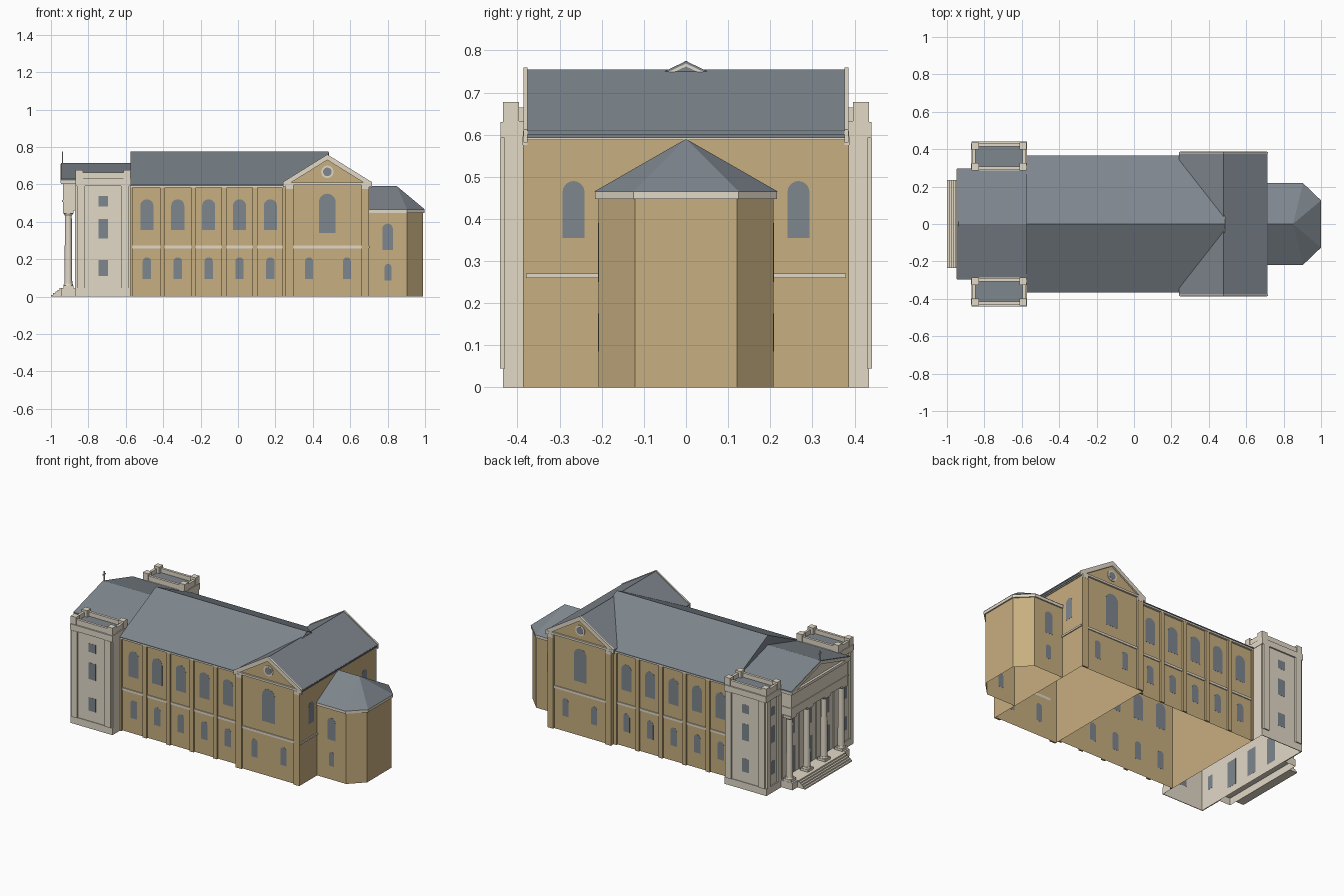
import bpy, bmesh
from math import pi, sin, cos

if "Cube" in bpy.data.objects:
    bpy.data.objects.remove(bpy.data.objects["Cube"])


def material(name, rgb):
    m = bpy.data.materials.new(name)
    m.use_nodes = True
    m.diffuse_color = (*rgb, 1)
    m.node_tree.nodes["Principled BSDF"].inputs["Base Color"].default_value = (*rgb, 1)
    return m


TAN = material("tan_wall", (0.575, 0.425, 0.215))
CREAM = material("cream_stone", (0.76, 0.695, 0.575))
SLATE = material("slate_grey", (0.207, 0.238, 0.268))


def finish(name, bm, mat):
    bmesh.ops.recalc_face_normals(bm, faces=bm.faces)
    me = bpy.data.meshes.new(name)
    bm.to_mesh(me)
    bm.free()
    me.materials.append(mat)
    ob = bpy.data.objects.new(name, me)
    bpy.context.collection.objects.link(ob)
    return ob


def prism(name, pts, axis, a, b, mat, open_base=False):
    """Extrude a 2D profile along an axis from a to b; an open base leaves out the first cap."""
    place = {"x": lambda p, t: (t, *p),
             "y": lambda p, t: (p[0], t, p[1]),
             "z": lambda p, t: (*p, t)}[axis]
    bm = bmesh.new()
    rings = [[bm.verts.new(place(p, t)) for p in pts] for t in (a, b)]
    for r in rings[1:] if open_base else rings:
        bm.faces.new(r)
    n = len(pts)
    for i in range(n):
        j = (i + 1) % n
        bm.faces.new((rings[0][i], rings[0][j], rings[1][j], rings[1][i]))
    return finish(name, bm, mat)


def box(name, x, y, z, mat, open_base=False):
    pts = [(x[0], y[0]), (x[1], y[0]), (x[1], y[1]), (x[0], y[1])]
    return prism(name, pts, "z", *z, mat, open_base)


def chevron(c, half, eave, peak, t):
    """Inverted V profile of vertical thickness t."""
    top = [(c - half, eave), (c, peak), (c + half, eave)]
    return top + [(u, v - t) for u, v in reversed(top)]


def circle(c, z, r, n=20):
    return [(c + r * cos(2 * pi * i / n), z + r * sin(2 * pi * i / n)) for i in range(n)]


def window(name, c, width, z0, z1, axis, wall, side, arched=True):
    """Thin glazing plate on a wall, with a round head if arched."""
    r = width / 2
    if arched:
        pts = [(c - r, z0), (c + r, z0)]
        pts += [(c + r * cos(i * pi / 10), z1 - r + r * sin(i * pi / 10)) for i in range(11)]
    else:
        pts = [(c - r, z0), (c + r, z0), (c + r, z1), (c - r, z1)]
    prism(name, pts, axis, side * (wall - 0.0005), side * (wall + 0.0007), SLATE)


def span(s, a, b):
    return sorted((s * a, s * b))


# Nave
NW = 0.348
box("nave_walls", (-0.574, 0.255), (-NW, NW), (0, 0.594), TAN, True)
prism("nave_roof", [(-0.365, 0.597), (0, 0.775), (0.365, 0.597), (0.365, 0.592), (-0.365, 0.592)],
      "x", -0.575, 0.485, SLATE)
prism("nave_ridge_end", chevron(0, 0.04, 0.75, 0.769, 0.007), "x", 0.48, 0.487, CREAM)
for s in (-1, 1):
    box("nave_cornice", (-0.575, 0.255), span(s, NW, 0.361), (0.582, 0.592), CREAM)
    box("nave_string_course", (-0.575, 0.255), span(s, NW, NW + 0.006), (0.258, 0.273), CREAM)
    for i in range(5):
        x = -0.487 + 0.165 * i
        window("nave_upper_window", x, 0.07, 0.355, 0.52, "y", NW, s)
        window("nave_lower_window", x, 0.045, 0.095, 0.21, "y", NW, s)
        if i < 4:
            box("nave_pilaster", (x + 0.07, x + 0.097), span(s, NW, 0.36), (0, 0.582), TAN)
    box("nave_end_pilaster", (-0.575, -0.565), span(s, NW, 0.36), (0, 0.582), TAN)
    box("nave_inner_pilaster", (0.235, 0.255), span(s, NW, 0.36), (0, 0.582), TAN)

# Transept
TC, TW = 0.4775, 0.376
box("transept_walls", (0.255, 0.7), (-TW, TW), (0, 0.598), TAN, True)
prism("transept_gables", [(0.255, 0.598), (TC, 0.735), (0.7, 0.598)], "y", -TW, TW, TAN)
prism("transept_roof", chevron(TC, 0.2375, 0.607, 0.755, 0.006), "y", -0.383, 0.383, SLATE)
box("transept_east_cornice", (0.695, 0.714), (-0.385, 0.385), (0.602, 0.609), CREAM)
box("transept_east_gutter", (0.695, 0.71), (-0.383, 0.383), (0.592, 0.602), SLATE)
box("transept_east_moulding", (0.695, 0.706), (-0.385, 0.385), (0.587, 0.592), CREAM)
box("transept_east_band", (0.7, 0.706), (-0.38, 0.38), (0.26, 0.271), CREAM)
for s in (-1, 1):
    prism("transept_raking_cornice", chevron(TC, 0.238, 0.612, 0.76, 0.03), "y",
          *span(s, TW, 0.386), CREAM)
    box("transept_cornice", (0.245, 0.71), span(s, TW, 0.387), (0.596, 0.609), CREAM)
    box("transept_string_course", (0.296, 0.661), span(s, TW, 0.382), (0.258, 0.273), CREAM)
    for x0 in (0.255, 0.66):
        box("transept_pilaster", (x0, x0 + 0.041), span(s, TW, 0.387), (0, 0.575), TAN)
        box("transept_pilaster_cap", (x0, x0 + 0.041), span(s, TW, 0.388), (0.575, 0.596), CREAM)
    window("transept_upper_window", TC, 0.09, 0.34, 0.55, "y", TW, s)
    for x in (0.38, 0.582):
        window("transept_lower_window", x, 0.042, 0.095, 0.21, "y", TW, s)
    prism("round_window_ring", circle(TC, 0.667, 0.033), "y", *span(s, TW - 0.002, TW + 0.004), CREAM)
    prism("round_window_glass", circle(TC, 0.667, 0.023), "y", *span(s, TW - 0.002, TW + 0.005), SLATE)
    window("transept_east_window", s * 0.267, 0.052, 0.355, 0.49, "x", 0.7, 1)


# Apse
def apse_outline(d):
    return [(0.701, -0.208 - d), (0.904, -0.208 - d), (0.99 + d, -0.121 - d / 2),
            (0.99 + d, 0.121 + d / 2), (0.904, 0.208 + d), (0.701, 0.208 + d)]


prism("apse_walls", apse_outline(0), "z", 0, 0.455, TAN, True)
prism("apse_cornice", apse_outline(0.008), "z", 0.447, 0.465, CREAM)
bm = bmesh.new()
for p in [(*q, 0.465) for q in apse_outline(0.01)] + [(0.701, 0, 0.59), (0.85, 0, 0.59)]:
    bm.verts.new(p)
bmesh.ops.convex_hull(bm, input=bm.verts)
bmesh.ops.dissolve_limit(bm, angle_limit=0.01, verts=bm.verts, edges=bm.edges)
finish("apse_roof", bm, SLATE)
for s in (-1, 1):
    window("apse_upper_window", 0.8, 0.056, 0.25, 0.39, "y", 0.208, s)
    window("apse_lower_window", 0.802, 0.036, 0.085, 0.175, "y", 0.208, s)

# West block with two towers
X0, X1, Y0, Y1 = -0.868, -0.575, 0.287, 0.435
WX, WY = X0 + 0.006, Y1 - 0.004
box("west_block_walls", (WX, X1), (-WY, WY), (0, 0.61), CREAM, True)
for s in (-1, 1):
    box("tower_top", (WX, X1), span(s, Y0, WY), (0.605, 0.632), CREAM)
    box("tower_plinth_side", (X0, X1), span(s, WY, Y1), (0, 0.045), CREAM)
    box("tower_plinth_west", (X0, WX), span(s, Y0, WY), (0, 0.045), CREAM)
    box("tower_cornice", (X0 - 0.002, X1 + 0.002), span(s, Y0 - 0.002, Y1 + 0.005), (0.592, 0.63), CREAM)
    box("tower_flat_roof", (X0 + 0.015, X1 - 0.015), span(s, Y0 + 0.01, Y1 - 0.01), (0.63, 0.637), SLATE)
    for x in (X0 + 0.004, X1 - 0.02):
        box("tower_parapet_end", (x, x + 0.016), span(s, Y0 + 0.004, Y1 - 0.004), (0.628, 0.664), CREAM)
    for y in (Y0 + 0.004, Y1 - 0.02):
        box("tower_parapet_side", (X0 + 0.004, X1 - 0.004), span(s, y, y + 0.016), (0.628, 0.664), CREAM)
    for x in (X0, X1 - 0.038):
        for y in (Y0, Y1 - 0.038):
            box("tower_corner_post", (x, x + 0.038), span(s, y, y + 0.038), (0.628, 0.678), CREAM)
    for x in (X0 + 0.008, X1 - 0.05):
        box("tower_side_pilaster", (x, x + 0.042), span(s, WY, Y1 + 0.007), (0.045, 0.592), CREAM)
    for y in (Y0 + 0.004, Y1 - 0.036):
        box("tower_west_pilaster", (X0 - 0.004, WX), span(s, y, y + 0.032), (0.045, 0.592), CREAM)
    for z0, z1 in ((0.11, 0.195), (0.31, 0.415), (0.482, 0.537)):
        window("tower_side_window", -0.72, 0.05, z0, z1, "y", WY, s, False)
        window("tower_west_window", s * 0.36, 0.042, z0, z1, "x", -WX, -1, False)

# Portico
box("portico_floor", (-0.945, WX), (-0.286, 0.286), (0, 0.045), CREAM, True)
box("portico_frieze", (-0.936, WX), (-0.282, 0.282), (0.46, 0.605), CREAM)
box("portico_architrave_lip", (-0.94, WX), (-0.286, 0.286), (0.505, 0.515), CREAM)
box("portico_cornice", (-0.947, -0.85), (-0.293, 0.293), (0.603, 0.62), CREAM)
prism("pediment_wall", [(-0.285, 0.615), (0, 0.7), (0.285, 0.615)], "x", -0.932, -0.58, CREAM)
prism("pediment_raking_cornice", chevron(0, 0.295, 0.625, 0.71, 0.018), "x", -0.948, -0.92, CREAM)
prism("portico_roof", chevron(0, 0.297, 0.628, 0.714, 0.008), "x", -0.946, -0.575, SLATE)
box("cross_upright", (-0.941, -0.935), (-0.003, 0.003), (0.7, 0.775), CREAM)
box("cross_arm", (-0.941, -0.935), (-0.013, 0.013), (0.754, 0.76), CREAM)

steps = [(-0.945, 0)]
for i in range(5):
    x = -1 + 0.0115 * i
    steps += [(x, 0.009 * i), (x, 0.009 * (i + 1))]
steps.append((-0.945, 0.045))
prism("entrance_steps", steps, "y", -0.235, 0.235, CREAM)

for i in range(4):
    y = (i - 1.5) * 0.172
    box("column_base", (-0.934, -0.88), (y - 0.027, y + 0.027), (0.045, 0.06), CREAM)
    box("column_capital", (-0.935, -0.879), (y - 0.028, y + 0.028), (0.445, 0.462), CREAM)
    box("wall_pilaster", (-0.87, WX), (y - 0.02, y + 0.02), (0.045, 0.462), CREAM)
    for name, z0, z1, r0, r1 in (("column_shaft", 0.06, 0.435, 0.021, 0.018),
                                 ("column_neck", 0.432, 0.447, 0.018, 0.026),
                                 ("column_torus", 0.058, 0.07, 0.026, 0.023)):
        bpy.ops.mesh.primitive_cone_add(vertices=16, radius1=r0, radius2=r1, depth=z1 - z0,
                                        location=(-0.907, y, (z0 + z1) / 2))
        col = bpy.context.object
        col.name = name
        col.data.materials.append(CREAM)
        bpy.ops.object.shade_smooth_by_angle()
    if i < 3:
        window("portico_door", y + 0.086, 0.07, 0.045, 0.21, "x", -WX, -1, False)
        window("portico_upper_window", y + 0.086, 0.06, 0.29, 0.42, "x", -WX, -1, False)
